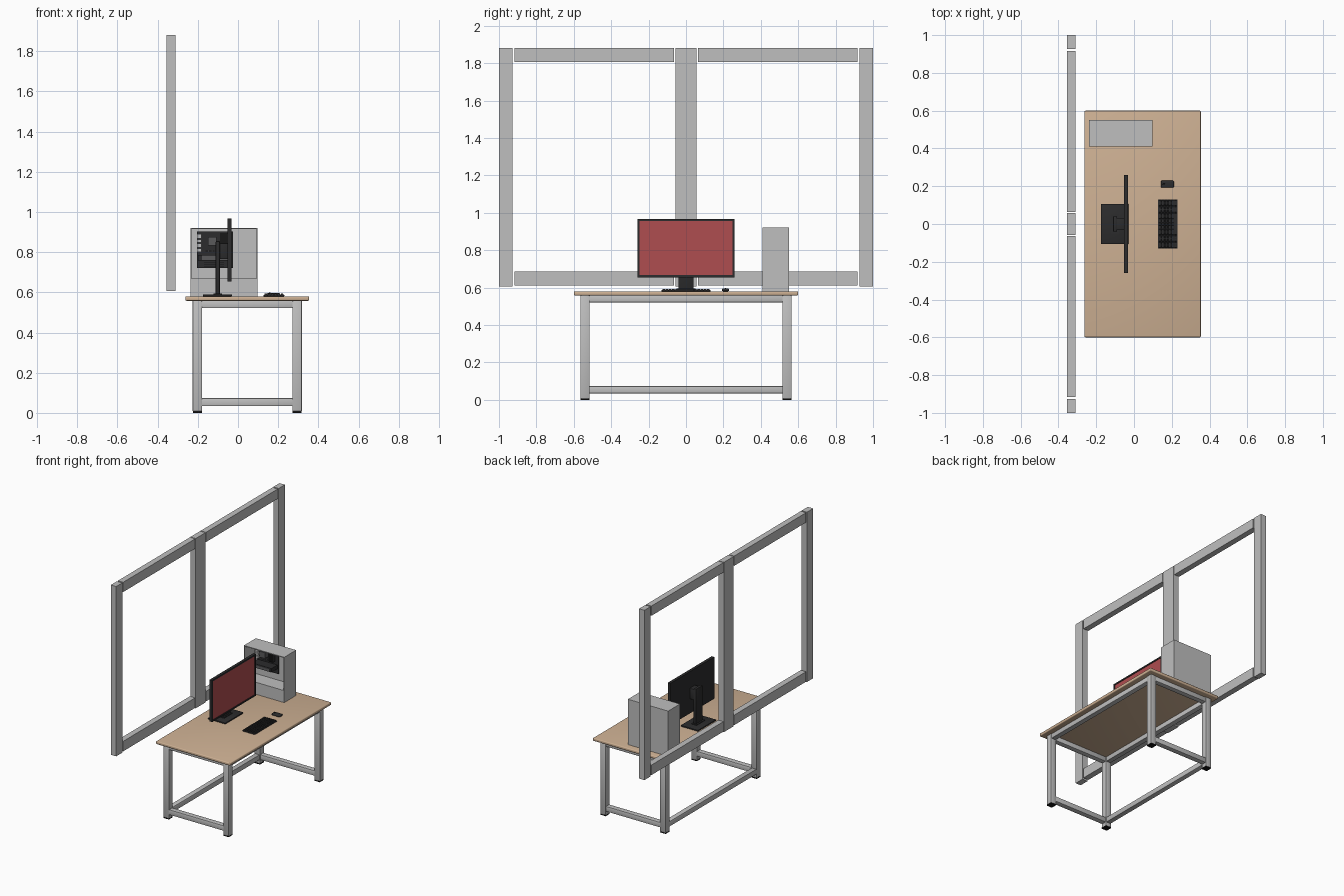
import bpy, bmesh, math
from mathutils import Vector

if "Cube" in bpy.data.objects:
    bpy.data.objects.remove(bpy.data.objects["Cube"])


def mat(name, rgb):
    m = bpy.data.materials.new(name)
    m.diffuse_color = (*rgb, 1)
    m.use_nodes = True
    m.node_tree.nodes["Principled BSDF"].inputs["Base Color"].default_value = m.diffuse_color
    return m


GREY = mat("light_grey", (0.52, 0.52, 0.52))
WOOD = mat("tan_wood", (0.62, 0.44, 0.295))
BLACK = mat("dark_plastic", (0.025, 0.025, 0.026))
RED = mat("screen_red", (0.43, 0.075, 0.08))
MID = mat("mid_grey", (0.10, 0.10, 0.105))
FOOT = mat("foot_black", (0.006, 0.006, 0.006))


def add_box(bm, x, y, z):
    """Box from (min, max) pairs; returns its vertices."""
    vs = bmesh.ops.create_cube(bm, size=1)["verts"]
    for v in vs:
        v.co = Vector([r[0] if c < 0 else r[1] for c, r in zip(v.co, (x, y, z))])
    return vs


def finish(name, bm, material, smooth=False):
    bmesh.ops.recalc_face_normals(bm, faces=bm.faces)
    me = bpy.data.meshes.new(name)
    bm.to_mesh(me)
    bm.free()
    me.materials.append(material)
    ob = bpy.data.objects.new(name, me)
    bpy.context.collection.objects.link(ob)
    if smooth:
        bpy.ops.object.select_all(action="DESELECT")
        ob.select_set(True)
        bpy.context.view_layer.objects.active = ob
        bpy.ops.object.shade_smooth_by_angle(angle=math.radians(40))
    return ob


def box(name, x, y, z, material, bevel=0, seg=3):
    bm = bmesh.new()
    add_box(bm, x, y, z)
    if bevel:
        bmesh.ops.bevel(bm, geom=bm.edges[:], offset=bevel, segments=seg,
                        profile=0.5, affect="EDGES")
    return finish(name, bm, material, bevel > 0)


# Window frame behind the desk
WX = (-0.355, -0.311)
box("window_middle_post", WX, (-0.057, 0.057), (0.606, 1.88), GREY)
for s, side in ((-1, "left"), (1, "right")):
    box(f"window_{side}_post", WX, sorted((s * 0.927, s)), (0.606, 1.88), GREY)
    for lvl, z in (("top", (1.807, 1.88)), ("bottom", (0.612, 0.687))):
        box(f"window_{side}_{lvl}_bar", WX, sorted((s * 0.064, s * 0.917)), z, GREY)

# Desk top
box("desk_top", (-0.262, 0.354), (-0.6, 0.6), (0.558, 0.58), WOOD, 0.006)

# Desk legs with black feet
XB, XF = (-0.226, -0.179), (0.271, 0.318)
YL, YR = (-0.564, -0.516), (0.516, 0.564)
for xn, x in (("back", XB), ("front", XF)):
    for yn, y in (("left", YL), ("right", YR)):
        box(f"{xn}_{yn}_leg", x, y, (0.007, 0.558), GREY, 0.004, 2)
        box(f"{xn}_{yn}_foot", (x[0] + .001, x[1] - .001), (y[0] + .001, y[1] - .001),
            (0, 0.0075), FOOT)

# Upper rails all round, lower rails on the sides and back only
UP, LOW = (0.521, 0.558), (0.034, 0.073)
for yn, y in (("left", YL), ("right", YR)):
    yy = (y[0] + 0.004, y[1] - 0.004)
    box(f"{yn}_upper_rail", (XB[1] - .004, XF[0] + .004), yy, UP, GREY, 0.004, 2)
    box(f"{yn}_lower_rail", (XB[1] - .004, XF[0] + .004), yy, LOW, GREY, 0.004, 2)
for n, x, z in (("back_upper", XB, UP), ("front_upper", XF, UP), ("back_lower", XB, LOW)):
    box(f"{n}_rail", (x[0] + 0.004, x[1] - 0.004), (YL[1] - .004, YR[0] + .004),
        z, GREY, 0.004, 2)

# Monitor: housing with inset screen
bm = bmesh.new()
add_box(bm, (-0.053, -0.032), (-0.26, 0.26), (0.655, 0.968))
bm.normal_update()
face = max(bm.faces, key=lambda f: f.normal.x)
bmesh.ops.inset_individual(bm, faces=[face], thickness=0.016)
bmesh.ops.inset_individual(bm, faces=[face], thickness=0.001, depth=-0.003)
face.material_index = 1
finish("monitor", bm, BLACK).data.materials.append(RED)

# Monitor stand
box("stand_base", (-0.175, -0.03), (-0.107, 0.107), (0.58, 0.59), BLACK, 0.003, 2)
box("stand_foot_collar", (-0.122, -0.08), (-0.05, 0.05), (0.589, 0.595), BLACK)
box("stand_neck", (-0.111, -0.09), (-0.041, 0.041), (0.59, 0.855), BLACK, 0.004, 2)
box("stand_mount", (-0.092, -0.052), (-0.032, 0.032), (0.765, 0.845), BLACK, 0.003, 2)

# Keyboard tray and keys
box("keyboard_body", (0.127, 0.231), (-0.131, 0.131), (0.58, 0.587), BLACK, 0.002, 2)
bm = bmesh.new()
rows, cols = 6, 15
px, py = 0.098 / rows, 0.256 / cols
for r in range(rows):
    for c in range(cols):
        space = r == rows - 1 and 4 <= c <= 9
        if space and c > 4:
            continue
        x0, y0 = 0.130 + r * px, -0.128 + c * py
        x1, y1 = x0 + px, y0 + py * (6 if space else 1)
        vs = add_box(bm, (x0 + .0015, x1 - .0015), (y0 + .0015, y1 - .0015), (0.586, 0.593))
        for v in vs:  # taper the key caps
            if v.co.z > 0.59:
                v.co.x += 0.0015 if v.co.x < (x0 + x1) / 2 else -0.0015
                v.co.y += 0.0015 if v.co.y < (y0 + y1) / 2 else -0.0015
finish("keyboard_keys", bm, BLACK)

# Mouse
box("mouse", (0.142, 0.211), (0.192, 0.23), (0.58, 0.596), BLACK, 0.007, 4)
box("mouse_wheel", (0.152, 0.164), (0.2085, 0.2135), (0.59, 0.598), FOOT, 0.0015, 2)

# Computer case: open window pocket in the side facing the monitor
bm = bmesh.new()
add_box(bm, (-0.237, 0.097), (0.409, 0.55), (0.58, 0.92))
bm.normal_update()
face = min(bm.faces, key=lambda f: f.normal.y)
bmesh.ops.inset_individual(bm, faces=[face], thickness=0.008)
for v in face.verts:
    if v.co.z < 0.7:
        v.co.z = 0.67
ext = bmesh.ops.extrude_discrete_faces(bm, faces=[face])["faces"][0]
bmesh.ops.translate(bm, verts=ext.verts[:], vec=(0, 0.115, 0))
finish("computer_case", bm, GREY)

# Parts inside the case
box("main_board", (-0.205, -0.025), (0.516, 0.525), (0.72, 0.902), BLACK)
box("graphics_card", (-0.20, -0.035), (0.445, 0.517), (0.757, 0.786), BLACK)
box("graphics_card_cover", (-0.18, -0.045), (0.44, 0.446), (0.76, 0.783), MID)
box("cooler", (-0.150, -0.106), (0.47, 0.517), (0.832, 0.876), MID)
for i in range(4):
    x = -0.088 + i * 0.010
    box(f"memory_stick_{i + 1}", (x, x + 0.005), (0.485, 0.517), (0.81, 0.895), BLACK)
for i, (z0, z1) in enumerate(((0.80, 0.818), (0.824, 0.842), (0.848, 0.862), (0.868, 0.89))):
    box(f"port_block_{i + 1}", (-0.204, -0.182), (0.497, 0.517), (z0, z1), GREY)
for i in range(3):
    box(f"board_slot_{i + 1}", (-0.17, -0.07), (0.508, 0.517),
        (0.728 + i * 0.01, 0.732 + i * 0.01), MID)
for i in range(5):
    x = -0.165 + i * 0.014
    box(f"power_coil_{i + 1}", (x, x + 0.008), (0.506, 0.517), (0.800, 0.810), MID)
